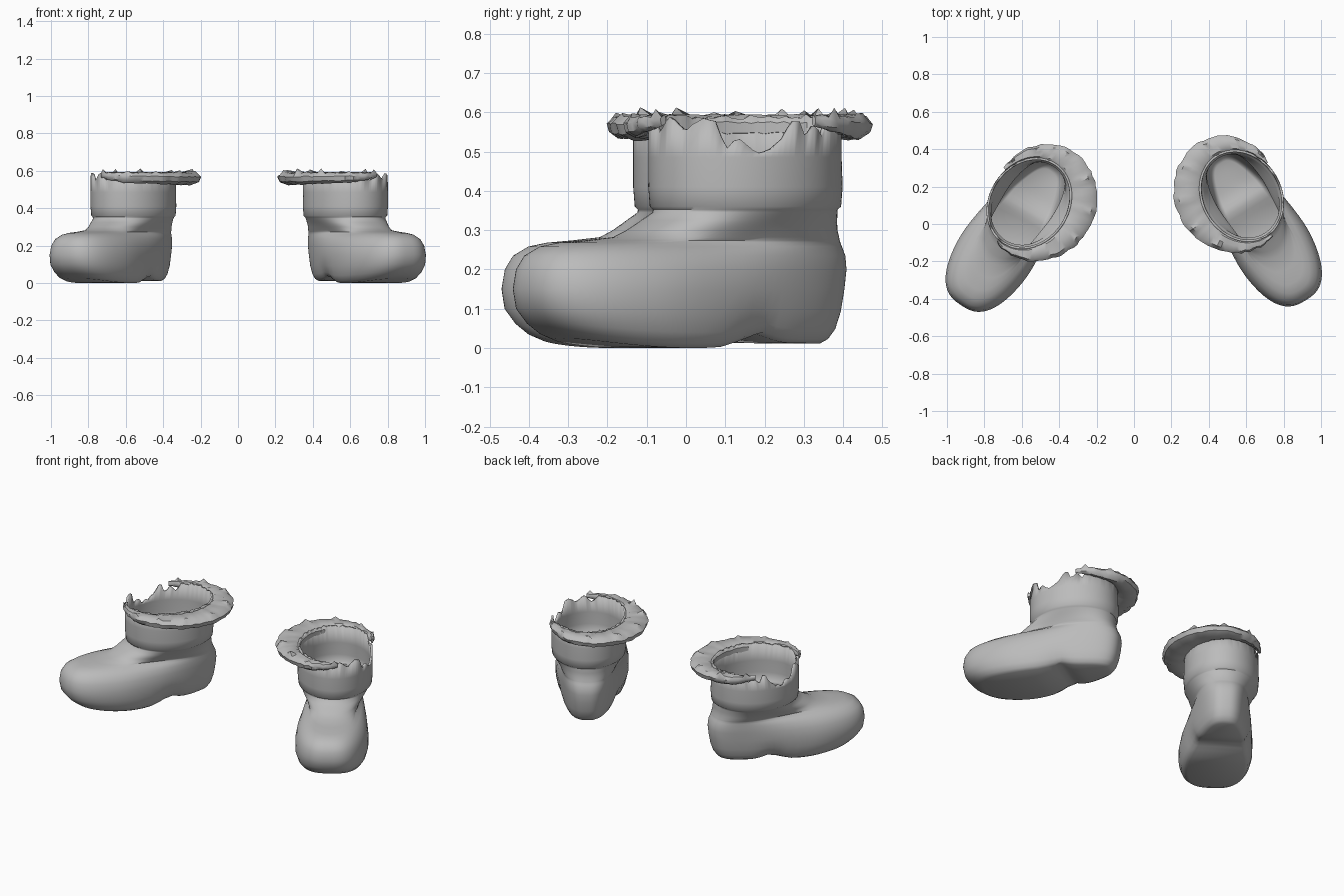
import bpy, bmesh, math, random
from mathutils import Matrix, Vector

if "Cube" in bpy.data.objects:
    bpy.data.objects.remove(bpy.data.objects["Cube"], do_unlink=True)

leather = bpy.data.materials.new("grey_leather")
leather.use_nodes = True
GREY = (0.5, 0.5, 0.5, 1)
leather.diffuse_color = GREY
leather.node_tree.nodes["Principled BSDF"].inputs["Base Color"].default_value = GREY

SEG = 96
CENTRE = Vector((0.575, 0.15))
TURN = math.radians(31.5)
FORWARD = Vector((math.sin(TURN), -math.cos(TURN)))
OUTWARD = Vector((math.cos(TURN), math.sin(TURN)))

# Height, heel end, toe end, heel half width, toe half width, squareness
LEVELS = [
    (0.000, -0.21, 0.54, 0.105, 0.165, 2.8),
    (0.012, -0.23, 0.58, 0.125, 0.185, 2.7),
    (0.04, -0.25, 0.615, 0.135, 0.20, 2.7),
    (0.09, -0.265, 0.645, 0.145, 0.213, 2.7),
    (0.15, -0.275, 0.655, 0.15, 0.213, 2.7),
    (0.20, -0.28, 0.648, 0.155, 0.203, 2.7),
    (0.235, -0.275, 0.628, 0.16, 0.183, 2.7),
    (0.258, -0.265, 0.59, 0.165, 0.158, 2.6),
    (0.268, -0.26, 0.54, 0.17, 0.137, 2.5),
    (0.274, -0.258, 0.46, 0.172, 0.137, 2.4),
    (0.282, -0.256, 0.375, 0.174, 0.147, 2.3),
    (0.30, -0.25, 0.332, 0.18, 0.16, 2.2),
    (0.325, -0.248, 0.285, 0.19, 0.182, 2.1),
    (0.345, -0.248, 0.248, 0.198, 0.198, 2),
    (0.352, -0.247, 0.245, 0.203, 0.203, 2),
    (0.36, -0.256, 0.253, 0.211, 0.211, 2),
    (0.41, -0.26, 0.257, 0.215, 0.215, 2),
    (0.485, -0.257, 0.257, 0.214, 0.214, 2),
    (0.585, -0.257, 0.257, 0.214, 0.214, 2),
]
# Torn top edge: angle in degrees from the outer side, height
TEAR = [(-70, 0.59), (-58, 0.55), (-48, 0.595), (-38, 0.545), (-28, 0.585),
        (-16, 0.58), (-14, 0.505), (-4, 0.53), (6, 0.498), (18, 0.505),
        (28, 0.53), (38, 0.595), (46, 0.53), (54, 0.57), (62, 0.54), (72, 0.59)]


def spow(c, e):
    return math.copysign(abs(c) ** e, c)


def outline(level, t):
    z, back, front, wb, wf, n = level
    c, s = spow(math.cos(t), 2 / n), spow(math.sin(t), 2 / n)
    u = (back + front) / 2 + (front - back) / 2 * c
    k = min(1, (c + 1) * 0.7)
    k = k * k * (3 - 2 * k)
    v = (wb + (wf - wb) * k) * s
    # Raised heel, arch under the foot, and a toe that curves up
    low = max(0, 1 - z / 0.12)
    arch = math.exp(-((u - 0.06) / 0.07) ** 2) * low
    lift = 0.025 * arch + (0.012 * low if u < 0.05 else 0)
    lift += 0.035 * low * max(0, (u - 0.25) / 0.35) ** 2
    p = CENTRE + FORWARD * u + OUTWARD * (v * (1 - 0.1 * arch))
    return Vector((p.x, p.y, z + lift))


def tear_height(deg):
    for (a, za), (b, zb) in zip(TEAR, TEAR[1:]):
        if a <= deg <= b:
            return za + (zb - za) * (deg - a) / (b - a)
    return 0.588


def finish(bm, name, angle):
    bmesh.ops.recalc_face_normals(bm, faces=bm.faces)
    mesh = bpy.data.meshes.new(name)
    bm.to_mesh(mesh)
    bm.free()
    mesh.materials.append(leather)
    ob = bpy.data.objects.new(name, mesh)
    bpy.context.collection.objects.link(ob)
    bpy.ops.object.select_all(action='DESELECT')
    ob.select_set(True)
    bpy.context.view_layer.objects.active = ob
    bpy.ops.object.shade_smooth_by_angle(angle=math.radians(angle))
    return ob


def place(bm, side):
    # The right boot is a mirror, turned out a little more and further forward
    if side == "right":
        pivot = Vector((CENTRE.x, CENTRE.y, 0))
        bmesh.ops.rotate(bm, verts=bm.verts, cent=pivot,
                         matrix=Matrix.Rotation(math.radians(2.5), 3, 'Z'))
        for v in bm.verts:
            v.co.x, v.co.y = 0.015 - v.co.x, v.co.y - 0.04


def bridge(bm, a, b):
    for i in range(len(a)):
        j = (i + 1) % len(a)
        bm.faces.new((a[i], a[j], b[j], b[i]))


def boot(side):
    bm = bmesh.new()
    rings = []
    for level in LEVELS:
        rings.append([bm.verts.new(outline(level, math.tau * i / SEG)) for i in range(SEG)])
    for v in rings[-1]:
        deg = math.degrees(math.atan2(v.co.y - CENTRE.y, v.co.x - CENTRE.x))
        v.co.z = tear_height(deg) + random.uniform(-0.006, 0.006)
    for a, b in zip(rings, rings[1:]):
        bridge(bm, a, b)
    # Sole strips from side to side
    r, half = rings[0], SEG // 2
    bm.faces.new((r[0], r[1], r[-1]))
    bm.faces.new((r[half], r[half + 1], r[half - 1]))
    for i in range(1, half - 1):
        bm.faces.new((r[i], r[i + 1], r[SEG - i - 1], r[SEG - i]))
    place(bm, side)
    ob = finish(bm, side + "_boot", 50)
    wall = ob.modifiers.new("wall", 'SOLIDIFY')
    wall.thickness = 0.012
    wall.offset = -1


def cuff(side):
    # Rolled flap, widest on the inner side, torn away on the outer side
    profile = [(-0.1, 0.575), (0.1, 0.592), (0.45, 0.592), (0.8, 0.588), (1.0, 0.57),
               (0.92, 0.545), (0.6, 0.53), (0.2, 0.535), (-0.1, 0.55)]
    bm = bmesh.new()
    steps, first, last = 60, 52, 308
    rings = []
    for k in range(steps + 1):
        f = k / steps
        a = math.radians(first + (last - first) * f)
        d = Vector((math.cos(a), math.sin(a)))
        lu, lv = d.dot(FORWARD), d.dot(OUTWARD)
        radius = 1 / math.hypot(lu / 0.257, lv / 0.214)
        taper = min(1, min(f, 1 - f) * 6 + 0.3)
        width = max(0.05, 0.062 - 0.075 * math.cos(a)) * taper + random.uniform(-0.005, 0.005)
        ring = []
        for r, z in profile:
            p = CENTRE + d * (radius + width * r)
            # The widest part hangs lower
            z = 0.59 + (z - 0.59) * (0.4 + 0.5 * taper - 0.2 * math.cos(a))
            ring.append(bm.verts.new((p.x, p.y, z + random.uniform(-0.003, 0.003))))
        if k % 7 == 3:
            ring[3].co.z += random.uniform(0.01, 0.025)
        rings.append(ring)
    for a, b in zip(rings, rings[1:]):
        bridge(bm, a, b)
    bm.faces.new(rings[0])
    bm.faces.new(rings[-1])
    place(bm, side)
    finish(bm, side + "_cuff", 40)


random.seed(4)
for side in ("left", "right"):
    boot(side)
    cuff(side)
